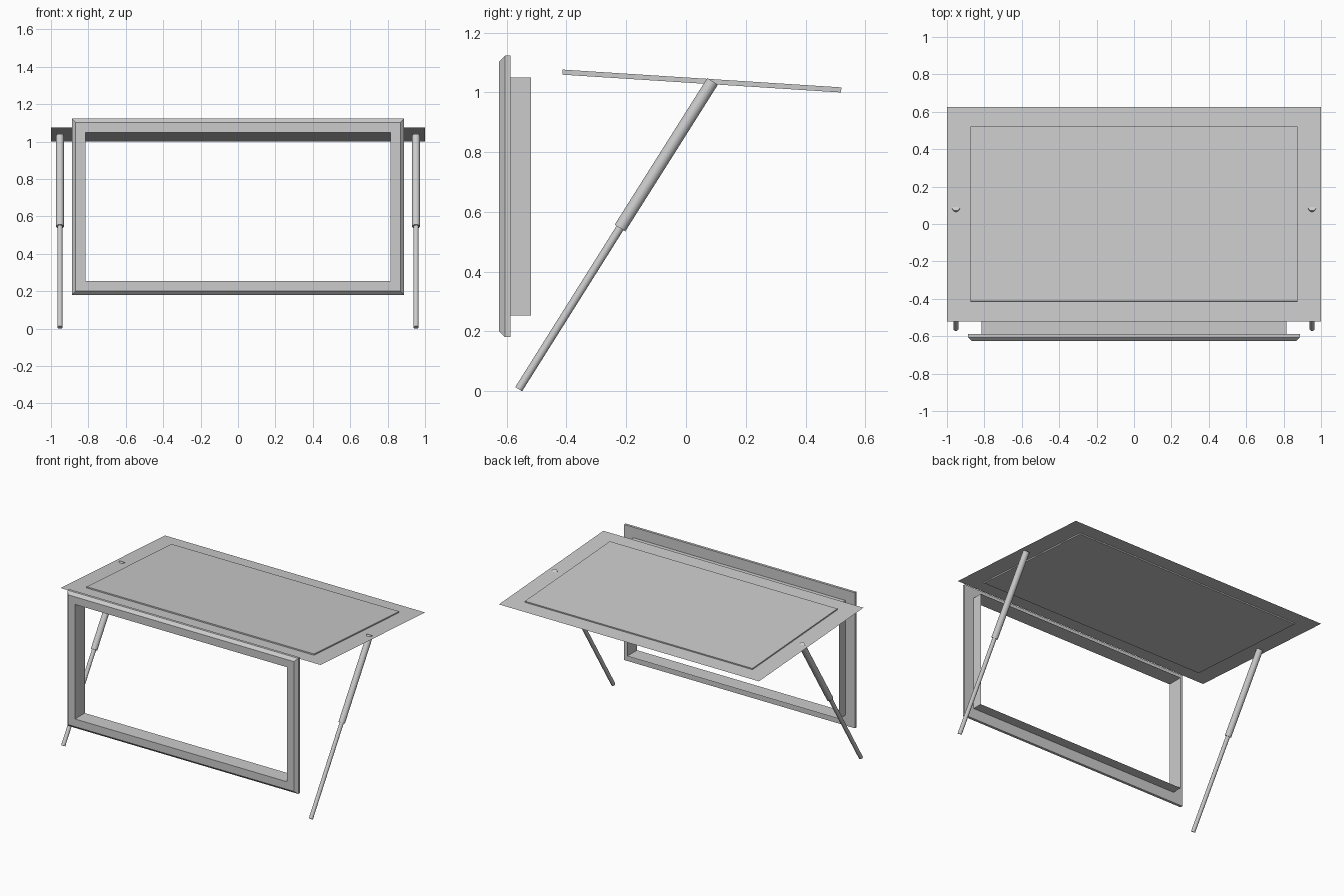
import bpy, bmesh, math
from mathutils import Vector, Matrix

if "Cube" in bpy.data.objects:
    bpy.data.objects.remove(bpy.data.objects["Cube"])


def add_object(name, bm):
    bmesh.ops.recalc_face_normals(bm, faces=bm.faces)
    mesh = bpy.data.meshes.new(name)
    bm.to_mesh(mesh)
    bm.free()
    obj = bpy.data.objects.new(name, mesh)
    bpy.context.collection.objects.link(obj)
    return obj


def rect_loft(name, profile, closed):
    """Sweep a profile of (inset, y) points around the window rectangle."""
    half_w, half_h, zc = 0.888, 0.471, 0.652
    bm = bmesh.new()
    rings = []
    for inset, y in profile:
        w, h = half_w - inset, half_h - inset
        rings.append([bm.verts.new((sx * w, y, zc + sz * h))
                      for sx, sz in ((-1, -1), (1, -1), (1, 1), (-1, 1))])
    n = len(rings)
    for i in range(n if closed else n - 1):
        a, b = rings[i], rings[(i + 1) % n]
        for j in range(4):
            k = (j + 1) % 4
            bm.faces.new((a[j], a[k], b[k], b[j]))
    return add_object(name, bm)


def rod(name, start, end, radius):
    start, end = Vector(start), Vector(end)
    axis = end - start
    mat = Matrix.Translation((start + end) / 2) @ axis.to_track_quat('Z', 'Y').to_matrix().to_4x4()
    bm = bmesh.new()
    bmesh.ops.create_cone(bm, cap_ends=True, segments=32, radius1=radius,
                          radius2=radius, depth=axis.length, matrix=mat)
    obj = add_object(name, bm)
    bpy.ops.object.select_all(action='DESELECT')
    obj.select_set(True)
    bpy.context.view_layer.objects.active = obj
    bpy.ops.object.shade_smooth_by_angle(angle=math.radians(40))


# Window frame with chamfered outer front edge, and thin liner behind it
rect_loft("window_frame", [(0.073, -0.626), (0.02, -0.626), (0, -0.606),
                           (0, -0.588), (0.073, -0.588)], True)
rect_loft("frame_liner", [(0.073, -0.588), (0.073, -0.518)], False)

# Tilted hatch: thin sheet with a raised slab through its middle
tilt = Matrix.Translation((0, 0.053, 1.038)) @ Matrix.Rotation(math.radians(-3.65), 4, 'X')
bm = bmesh.new()
bmesh.ops.create_grid(bm, x_segments=1, y_segments=1, size=1,
                      matrix=tilt @ Matrix.Diagonal((1, 0.575, 1, 1)))
add_object("hatch_sheet", bm)
bm = bmesh.new()
bmesh.ops.create_cube(bm, size=1, matrix=tilt @ Matrix.Diagonal((1.75, 0.935, 0.017, 1)))
add_object("hatch_panel", bm)

# Telescopic support struts on both sides
for side, sx in (("left", -0.952), ("right", 0.952)):
    foot, joint, top = (sx, -0.56, 0.0067), (sx, -0.221, 0.546), (sx, 0.089, 1.037)
    rod(side + "_strut_rod", foot, joint, 0.0135)
    rod(side + "_strut_tube", joint, top, 0.021)
